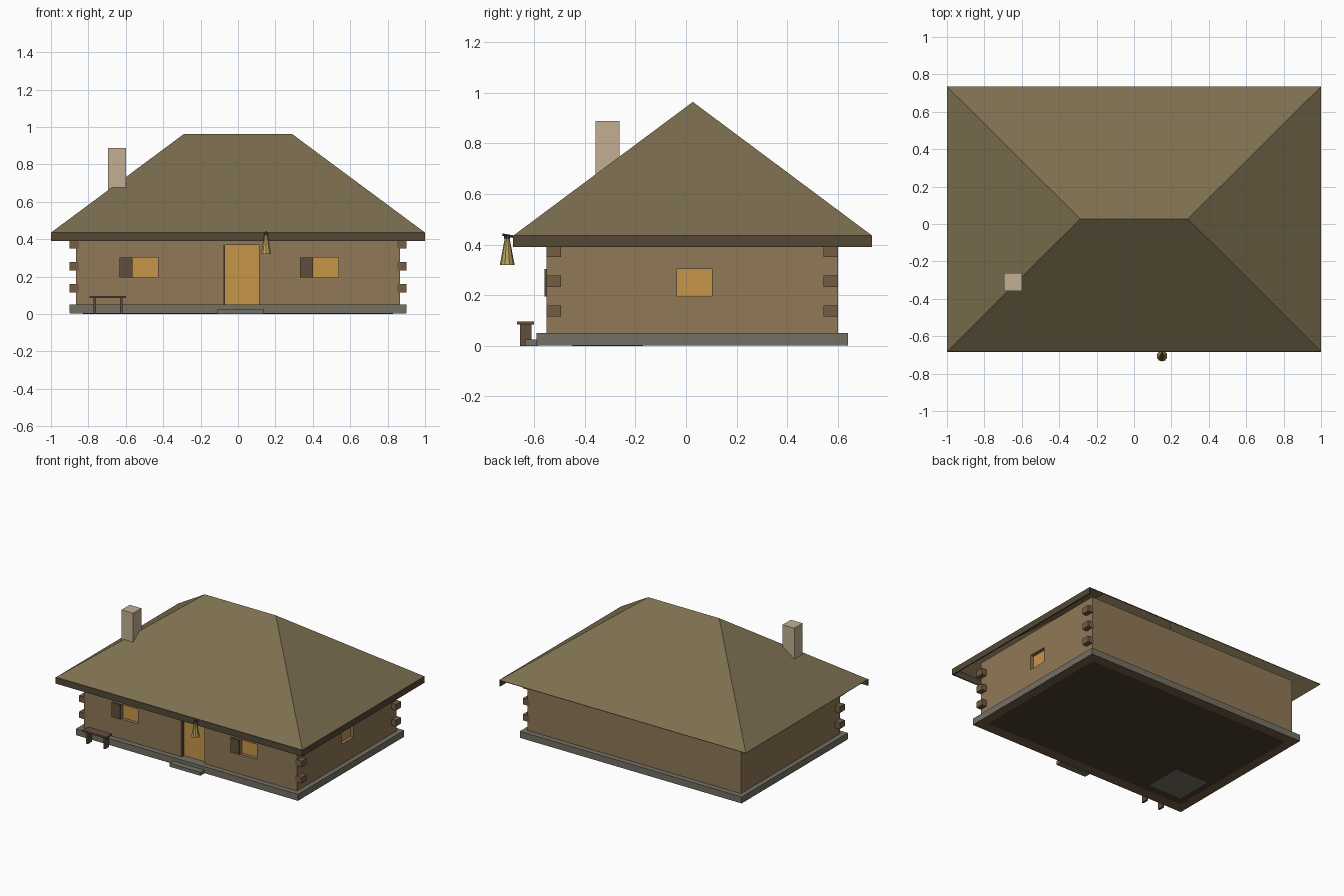
import bpy, bmesh
from mathutils import Vector

if "Cube" in bpy.data.objects:
    bpy.data.objects.remove(bpy.data.objects["Cube"])


def mat(name, hexcol):
    m = bpy.data.materials.new(name)
    c = [int(hexcol[i:i + 2], 16) / 255 for i in (0, 2, 4)]
    m.diffuse_color = [((v + .055) / 1.055) ** 2.4 for v in c] + [1]
    m.use_nodes = True
    m.node_tree.nodes["Principled BSDF"].inputs["Base Color"].default_value = m.diffuse_color
    return m


WALL = mat("log_wall", "907857")
STONE = mat("foundation_stone", "747064")
ROOF = mat("thatch", "7d6f50")
TRIM = mat("eave_trim", "544836")
DARK = mat("dark_wood", "604e3c")
LOG = mat("log_end", "745d42")
GLOW = mat("warm_glow", "c69649")
PALE = mat("chimney_stone", "c2af93")
STRAW = mat("straw", "b8a060")
FLOOR = mat("earth_floor", "4a3c2d")


def obj_from(name, bm, m):
    bmesh.ops.recalc_face_normals(bm, faces=bm.faces)
    me = bpy.data.meshes.new(name)
    bm.to_mesh(me)
    bm.free()
    o = bpy.data.objects.new(name, me)
    bpy.context.collection.objects.link(o)
    if m:
        me.materials.append(m)
    return o


def box(name, x, y, z, m=None):
    bm = bmesh.new()
    bmesh.ops.create_cube(bm, size=1)
    for v in bm.verts:
        v.co = Vector([(r[0] + r[1]) / 2 + c * (r[1] - r[0])
                       for c, r in zip(v.co, (x, y, z))])
    return obj_from(name, bm, m)


def cone(name, p0, p1, r0, r1, m, n=10):
    p0, p1 = Vector(p0), Vector(p1)
    bm = bmesh.new()
    bmesh.ops.create_cone(bm, cap_ends=True, segments=n, radius1=r0, radius2=r1,
                          depth=(p1 - p0).length)
    rot = Vector((0, 0, 1)).rotation_difference(p1 - p0).to_matrix()
    for v in bm.verts:
        v.co = rot @ v.co + (p0 + p1) / 2
    return obj_from(name, bm, m)


def cut(target, name, x, y, z):
    c = box(name, x, y, z)
    c.hide_render = True
    c.hide_viewport = False
    mod = target.modifiers.new(name, 'BOOLEAN')
    mod.operation, mod.solver, mod.object = 'DIFFERENCE', 'EXACT', c
    bpy.context.view_layer.objects.active = target
    bpy.ops.object.modifier_apply(modifier=name)
    bpy.data.objects.remove(c)


# Foundation with its underside and floor
box("foundation", (-.9, .9), (-.59, .64), (.004, .05), STONE)
box("foundation_underside", (-.899, .899), (-.589, .639), (.002, .01), LOG)
box("floor", (-.83, .83), (-.51, .565), (.001, .01), FLOOR)
box("door_step", (-.11, .14), (-.635, -.585), (0, .025), STONE)

# Hollow walls with window and door openings
walls = box("walls", (-.865, .865), (-.55, .6), (.05, .47), WALL)
cut(walls, "room_cut", (-.825, .825), (-.51, .56), (.04, .6))
WIN_Z = (.195, .303)
for i, x in enumerate((-.565, .4)):
    cut(walls, "window_cut", (x, x + .138), (-.6, -.5), WIN_Z)
    box(f"front_window_glow_{i}", (x - .005, x + .143), (-.525, -.52), (.19, .308), GLOW)
    box(f"shutter_{i}", (x - .068, x), (-.559, -.549), WIN_Z, DARK)
cut(walls, "door_cut", (-.08, .113), (-.6, -.5), (.04, .37))
cut(walls, "side_window_cut", (.8, .9), (-.036, .102), WIN_Z)
box("side_window_glow", (.835, .84), (-.041, .107), (.19, .308), GLOW)
box("door_glow", (-.08, .113), (-.525, -.52), (.05, .37), GLOW)
box("open_door", (-.08, -.07), (-.55, -.525), (.05, .37), DARK)

# Log ends at three corners
for c, (sx, y) in enumerate(((-1, -.551), (1, -.551), (1, .543))):
    for k in range(3):
        z = .115 + .1175 * k
        box(f"log_end_{c}_{k}", sorted((sx * .85, sx * .902)), (y, y + .058),
            (z, z + .045), LOG)

# Hipped roof shell
bm = bmesh.new()
a, b, c, d, e, f = [bm.verts.new(p) for p in (
    (-1, -.682, .435), (1, -.682, .435), (1, .735, .435), (-1, .735, .435),
    (-.288, .027, .963), (.288, .027, .963))]
for face in ((a, b, f, e), (b, c, f), (c, d, e, f), (d, a, e)):
    bm.faces.new(face)
roof = obj_from("roof", bm, ROOF)
s = roof.modifiers.new("thickness", 'SOLIDIFY')
s.thickness, s.offset = .004, -1

# Eave boards on the front and right side
box("front_eave_board", (-1, 1), (-.684, -.676), (.39, .436), TRIM)
box("side_eave_board", (.992, 1), (-.684, .735), (.39, .436), TRIM)

# Chimney and the hearth beneath it
box("chimney", (-.695, -.6), (-.358, -.262), (.3, .888), PALE)
box("hearth", (-.78, -.51), (-.45, -.17), (0, .3), STONE)

# Bench
box("bench_seat", (-.795, -.6), (-.667, -.6), (.085, .097), DARK)
for i, x in enumerate((-.772, -.632)):
    box(f"bench_leg_{i}", (x, x + .014), (-.656, -.61), (0, .086), DARK)

# Hanging straw bundle on a peg
cone("straw_bundle", (.15, -.706, .32), (.15, -.706, .428), .029, .009, STRAW)
cone("straw_tie", (.15, -.706, .422), (.15, -.706, .432), .012, .012, DARK)
cone("peg", (.15, -.725, .439), (.15, -.675, .43), .005, .005, DARK, 8)
